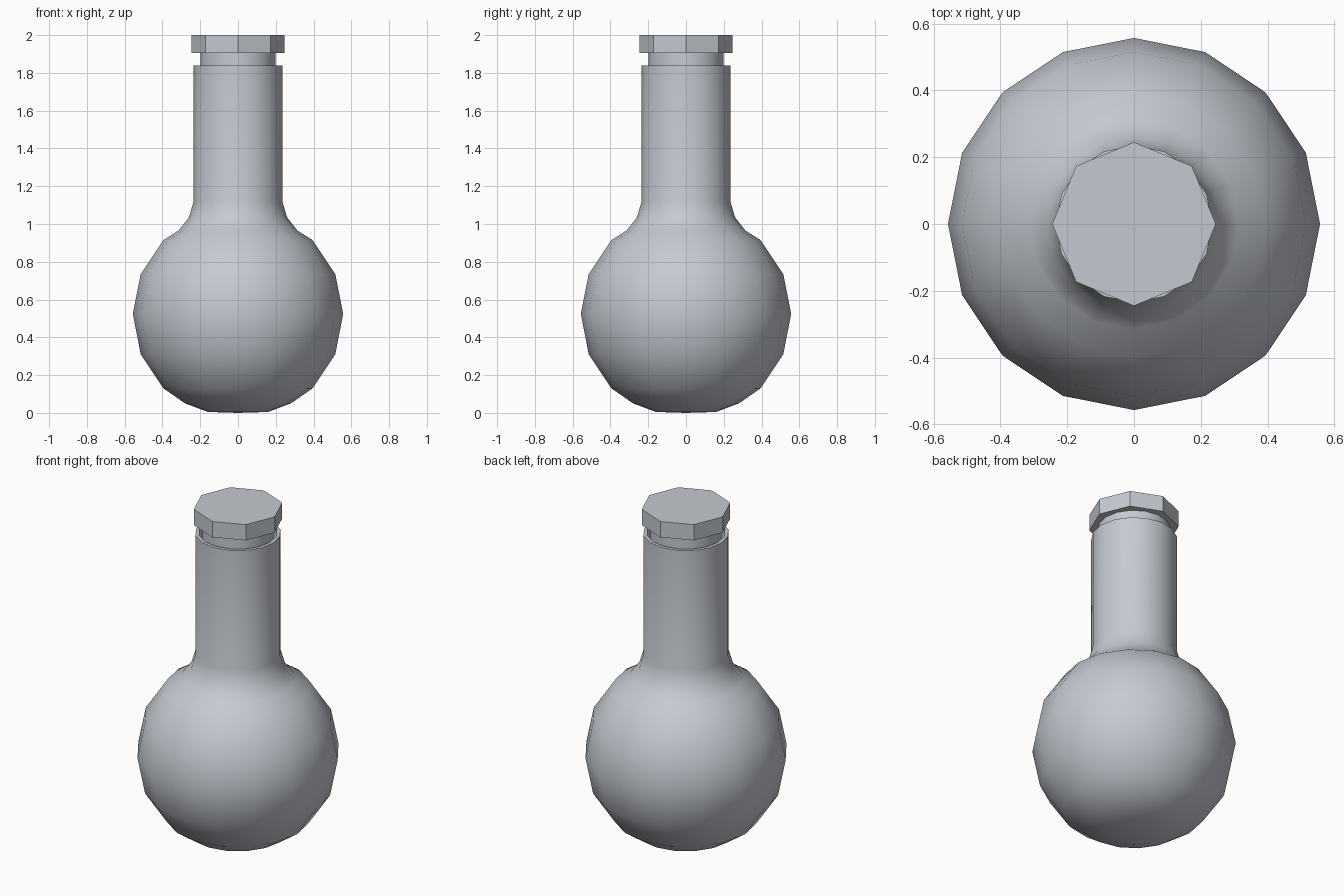
import bpy, bmesh, math
from mathutils import Matrix

old = bpy.data.objects.get("Cube")
if old:
    bpy.data.objects.remove(old, do_unlink=True)

# Single pale blue-grey colour
grey = bpy.data.materials.new("pale_grey")
grey.use_nodes = True
colour = (0.56, 0.59, 0.64, 1)
grey.diffuse_color = colour
grey.node_tree.nodes["Principled BSDF"].inputs["Base Color"].default_value = colour


def lathe(name, profile, sides, smooth_angle):
    """Revolve (radius, height) points about z; zero radius closes an end."""
    bm = bmesh.new()
    verts = [bm.verts.new((r, 0, z)) for r, z in profile]
    edges = [bm.edges.new(pair) for pair in zip(verts, verts[1:])]
    bmesh.ops.spin(bm, geom=verts + edges, cent=(0, 0, 0), axis=(0, 0, 1),
                   angle=math.tau, steps=sides, use_duplicate=False)
    bmesh.ops.remove_doubles(bm, verts=bm.verts, dist=0.0005)
    bmesh.ops.recalc_face_normals(bm, faces=bm.faces)
    mesh = bpy.data.meshes.new(name)
    bm.to_mesh(mesh)
    bm.free()
    mesh.materials.append(grey)
    obj = bpy.data.objects.new(name, mesh)
    bpy.context.collection.objects.link(obj)
    bpy.ops.object.select_all(action='DESELECT')
    obj.select_set(True)
    bpy.context.view_layer.objects.active = obj
    if smooth_angle:
        bpy.ops.object.shade_smooth_by_angle(angle=math.radians(smooth_angle))
    return obj


# Round bulb with a flared shoulder, straight neck and hollow mouth
lathe("flask_body", [
    (0, 0), (0.16, 0.005), (0.28, 0.05), (0.395, 0.13), (0.515, 0.31),
    (0.557, 0.525), (0.515, 0.735), (0.395, 0.915), (0.315, 0.965),
    (0.26, 1.035), (0.235, 1.12), (0.235, 1.84), (0.215, 1.84),
    (0.205, 1.57), (0, 1.57)], 16, 60)

# Stopper: round plug in the mouth and a faceted cap
lathe("stopper_plug", [(0, 1.6), (0.198, 1.6), (0.198, 1.91), (0, 1.91)], 16, 40)
lathe("stopper_cap", [(0, 1.905), (0.245, 1.905), (0.245, 2), (0, 2)], 8, 0)
